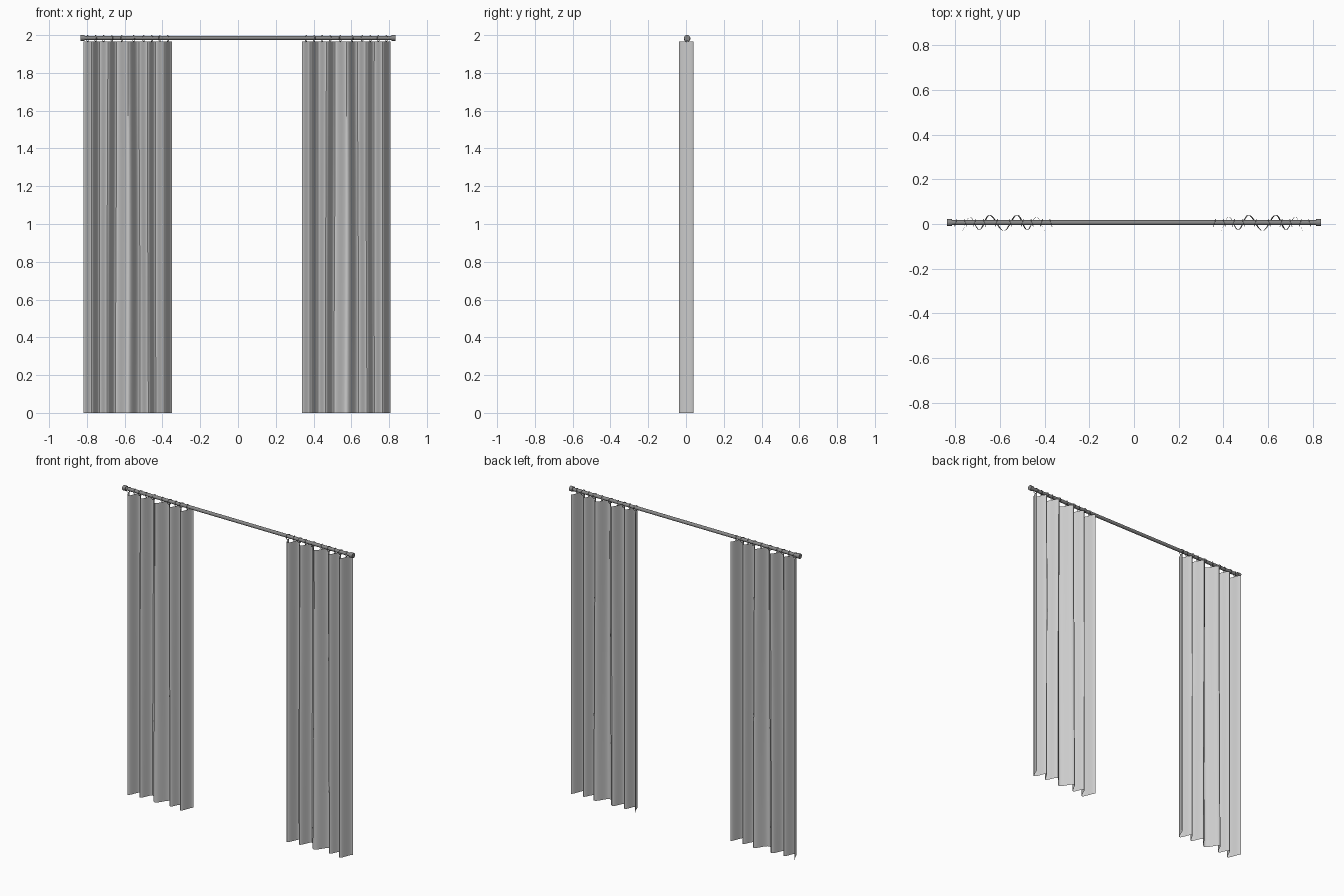
import bpy, math
from mathutils import Vector

if "Cube" in bpy.data.objects:
    bpy.data.objects.remove(bpy.data.objects["Cube"])


def material(name, value):
    mat = bpy.data.materials.new(name)
    mat.use_nodes = True
    color = (value, value, value, 1)
    mat.diffuse_color = color
    mat.node_tree.nodes["Principled BSDF"].inputs["Base Color"].default_value = color
    return mat


fabric = material("grey fabric", 0.6)
metal = material("dark grey metal", 0.25)

ROD_Y, ROD_Z, TOP = 0.006, 1.985, 1.965
CENTRES = {"right": -0.584, "left": 0.573}
# Fold turning points, outward from the middle of one panel
FOLDS = [(0, -0.03), (0.062, 0.04), (0.107, -0.026), (0.149, 0.032),
         (0.191, -0.037), (0.234, 0.04)]
FOLDS = [(-x, y) for x, y in reversed(FOLDS[1:])] + FOLDS


def finish(obj, mat):
    obj.data.materials.append(mat)
    bpy.ops.object.select_all(action='DESELECT')
    obj.select_set(True)
    bpy.context.view_layer.objects.active = obj
    bpy.ops.object.shade_smooth_by_angle(angle=math.radians(40))


def cylinder(name, radius, length, x):
    bpy.ops.mesh.primitive_cylinder_add(vertices=24, radius=radius, depth=length,
        location=(x, ROD_Y, ROD_Z), rotation=(0, math.pi / 2, 0))
    bpy.context.object.name = name
    finish(bpy.context.object, metal)


def curtain(name, centre, steps=8, rows=12):
    # Cosine-eased wave, with a slight sway in the inner folds down the drop
    outline = []
    for (x0, y0), (x1, y1) in zip(FOLDS, FOLDS[1:]):
        for i in range(steps):
            t = i / steps
            outline.append((x0 + (x1 - x0) * t,
                            y0 + (y1 - y0) * (1 - math.cos(math.pi * t)) / 2))
    outline.append(FOLDS[-1])
    verts, faces, n = [], [], len(outline)
    for r in range(rows + 1):
        for x, y in outline:
            fade = max(0, 1 - (x / 0.19) ** 2)
            sway = 0.004 * fade * math.sin(3 * r / rows + 20 * x)
            verts.append((centre + x + sway, y, TOP * r / rows))
    for r in range(rows):
        for i in range(n - 1):
            a = r * n + i
            faces.append((a, a + 1, a + n + 1, a + n))
    mesh = bpy.data.meshes.new(name)
    mesh.from_pydata(verts, [], faces)
    obj = bpy.data.objects.new(name, mesh)
    bpy.context.collection.objects.link(obj)
    finish(obj, fabric)


# Rod with end caps
cylinder("curtain_rod", 0.011, 1.64, 0)
for side, sign in (("right", -1), ("left", 1)):
    cylinder(side + "_end_cap", 0.016, 0.022, sign * 0.824)

# Panels, each hung from a ring at every slope of the folds
for side, centre in CENTRES.items():
    curtain(side + "_curtain", centre)
    for i, ((x0, y0), (x1, y1)) in enumerate(zip(FOLDS, FOLDS[1:])):
        turn = 0.3 if y1 > y0 else -0.3
        bpy.ops.mesh.primitive_torus_add(major_segments=24, minor_segments=6,
            major_radius=0.0165, minor_radius=0.0016,
            location=(centre + (x0 + x1) / 2, ROD_Y, 1.982),
            rotation=(0, math.pi / 2, turn))
        ring = bpy.context.object
        ring.name = f"{side}_ring_{i + 1}"
        finish(ring, metal)
